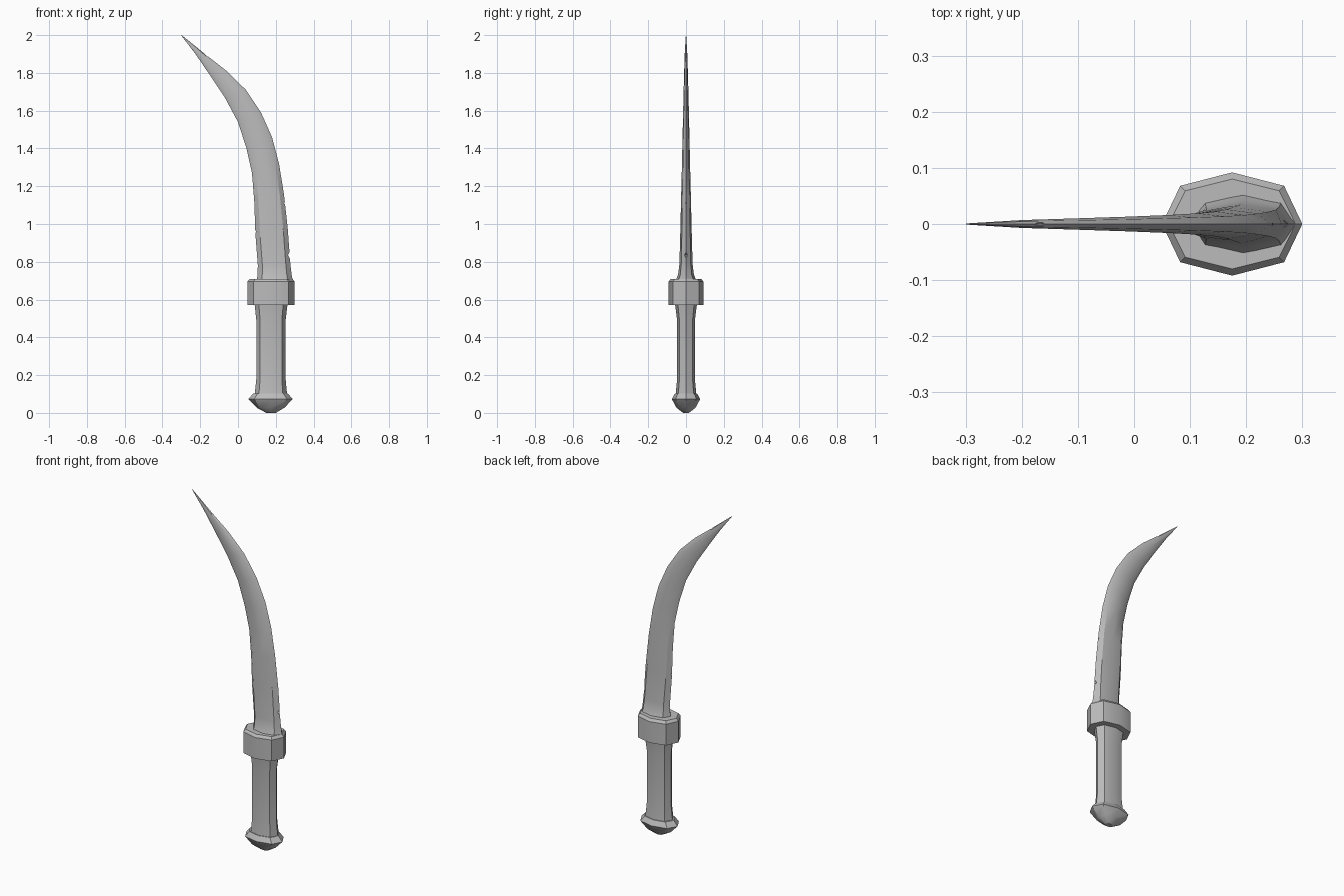
import bpy, bmesh, math
from mathutils import Matrix, Vector

cube = bpy.data.objects.get("Cube")
if cube:
    bpy.data.objects.remove(cube, do_unlink=True)

# Single worn grey material
grey = bpy.data.materials.new("worn_grey")
grey.use_nodes = True
colour = (0.5, 0.5, 0.5, 1)
grey.diffuse_color = colour
grey.node_tree.nodes["Principled BSDF"].inputs["Base Color"].default_value = colour


def add_object(name, bm):
    bmesh.ops.recalc_face_normals(bm, faces=bm.faces)
    mesh = bpy.data.meshes.new(name)
    bm.to_mesh(mesh)
    bm.free()
    obj = bpy.data.objects.new(name, mesh)
    bpy.context.collection.objects.link(obj)
    mesh.materials.append(grey)
    return obj


def activate(obj):
    bpy.ops.object.select_all(action='DESELECT')
    obj.select_set(True)
    bpy.context.view_layer.objects.active = obj


def smooth(obj):
    activate(obj)
    bpy.ops.object.shade_smooth_by_angle(angle=math.radians(31))


def loft(name, sections, shoulder=0.74):
    """Eight-sided rings; each section is a left point, a right point and a half depth."""
    ring = [(1, 0), (shoulder, shoulder), (0, 1), (-shoulder, shoulder),
            (-1, 0), (-shoulder, -shoulder), (0, -1), (shoulder, -shoulder)]
    bm = bmesh.new()
    loops = []
    for x0, z0, x1, z1, depth in sections:
        a, b = Vector((x0, 0, z0)), Vector((x1, 0, z1))
        loops.append([bm.verts.new((a + b) / 2 + (b - a) / 2 * u + Vector((0, depth * v, 0)))
                      for u, v in ring])
    for low, high in zip(loops, loops[1:]):
        for i in range(8):
            j = (i + 1) % 8
            bm.faces.new((low[i], low[j], high[j], high[i]))
    bm.faces.new(loops[0])
    bm.faces.new(loops[-1])
    return add_object(name, bm)


def upright(name, levels):
    """Level rings given as left x, right x, height and half depth."""
    obj = loft(name, [(x0, z, x1, z, d) for x0, x1, z, d in levels])
    smooth(obj)
    return obj


# Handle parts
upright("pommel", [(0.15, 0.20, 0.0, 0.015), (0.10, 0.245, 0.027, 0.05),
                   (0.055, 0.29, 0.073, 0.075), (0.08, 0.264, 0.102, 0.059)])
upright("grip", [(0.088, 0.26, 0.095, 0.055), (0.097, 0.252, 0.18, 0.047),
                 (0.097, 0.252, 0.49, 0.047), (0.088, 0.262, 0.575, 0.058)])
upright("guard", [(0.05, 0.30, 0.57, 0.092), (0.05, 0.30, 0.695, 0.092),
                  (0.062, 0.288, 0.71, 0.08)])

# Curved blade, flared at the foot
blade = loft("blade", [
    (0.10, 0.70, 0.29, 0.70, 0.056),
    (0.103, 0.73, 0.284, 0.73, 0.042),
    (0.105, 0.78, 0.277, 0.79, 0.035),
    (0.092, 0.95, 0.263, 0.98, 0.030),
    (0.086, 1.12, 0.243, 1.16, 0.026),
    (0.074, 1.27, 0.217, 1.32, 0.022),
    (0.045, 1.40, 0.180, 1.46, 0.019),
    (0.00, 1.54, 0.122, 1.59, 0.016),
    (-0.07, 1.67, 0.042, 1.71, 0.013),
    (-0.15, 1.79, -0.06, 1.81, 0.010),
    (-0.225, 1.90, -0.175, 1.90, 0.007),
    (-0.30, 1.998, -0.298, 2.0, 0.001)], shoulder=0.72)

# Nicks along both blade edges
bm = bmesh.new()
for x, z, size in [(0.282, 0.835, 0.026), (0.255, 1.11, 0.014),
                   (0.084, 0.96, 0.016), (-0.163, 1.898, 0.014)]:
    bmesh.ops.create_uvsphere(bm, u_segments=4, v_segments=2, radius=size,
                              matrix=Matrix.Translation((x, 0, z)))
cutter = add_object("nick_cutter", bm)
cutter.hide_render = True
nicks = blade.modifiers.new("nicks", 'BOOLEAN')
nicks.operation = 'DIFFERENCE'
nicks.solver = 'EXACT'
nicks.object = cutter
activate(blade)
bpy.ops.object.modifier_apply(modifier=nicks.name)
bpy.data.objects.remove(cutter, do_unlink=True)
smooth(blade)
